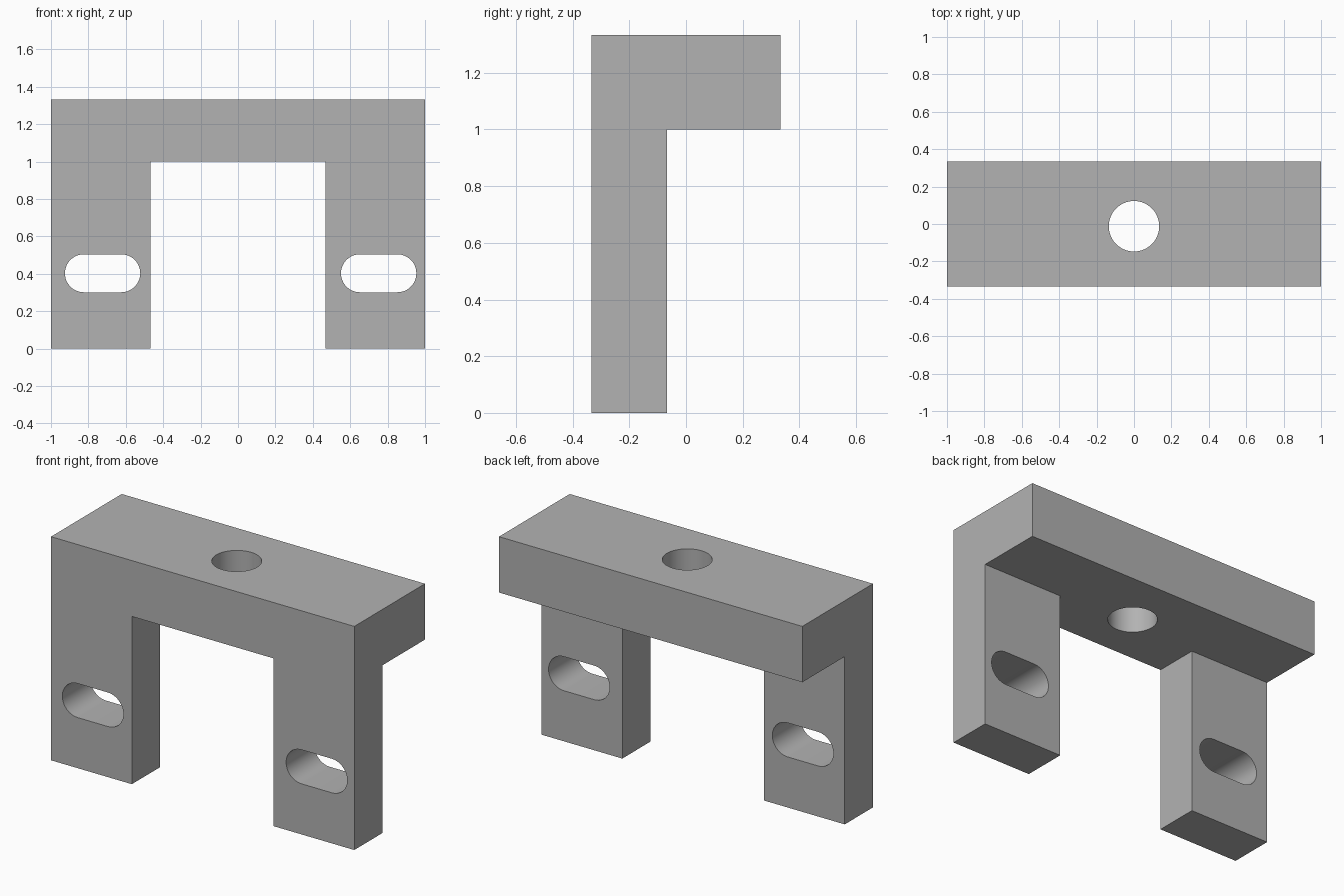
import bpy
import bmesh
import math
from mathutils import Matrix, Vector

cube = bpy.data.objects.get("Cube")
if cube:
    bpy.data.objects.remove(cube, do_unlink=True)

# Single grey material
grey = bpy.data.materials.new("plain grey")
grey.use_nodes = True
colour = (0.448, 0.448, 0.448, 1)
grey.diffuse_color = colour
grey.node_tree.nodes["Principled BSDF"].inputs["Base Color"].default_value = colour


def prism(name, points, direction):
    """Extrude a closed planar outline along a direction."""
    bm = bmesh.new()
    face = bm.faces.new([bm.verts.new(p) for p in points])
    extruded = bmesh.ops.extrude_face_region(bm, geom=[face])["geom"]
    verts = [g for g in extruded if isinstance(g, bmesh.types.BMVert)]
    bmesh.ops.translate(bm, verts=verts, vec=Vector(direction))
    bmesh.ops.recalc_face_normals(bm, faces=bm.faces)
    mesh = bpy.data.meshes.new(name)
    bm.to_mesh(mesh)
    bm.free()
    mesh.materials.append(grey)
    obj = bpy.data.objects.new(name, mesh)
    bpy.context.collection.objects.link(obj)
    return obj


def arc(cx, cy, radius, start, sweep, steps):
    return [(cx + radius * math.cos(start + sweep * i / steps),
             cy + radius * math.sin(start + sweep * i / steps))
            for i in range(steps + 1)]


# Bracket body: L-shaped side profile extended across the full width
FRONT, BACK, LEG_BACK = -0.333, 0.333, -0.067
UNDER, TOP = 1.0, 1.333
profile = [(FRONT, 0), (LEG_BACK, 0), (LEG_BACK, UNDER),
           (BACK, UNDER), (BACK, TOP), (FRONT, TOP)]
bracket = prism("bracket", [(-1, y, z) for y, z in profile], (2, 0, 0))

# Opening between the two legs
gap = [(-0.467, -0.1), (0.467, -0.1), (0.467, UNDER), (-0.467, UNDER)]
cutters = [prism("leg_gap_cutter", [(x, -0.5, z) for x, z in gap], (0, 0.6, 0))]

# Rounded slot through each leg
RADIUS, HALF, SLOT_Z = 0.1015, 0.1, 0.403
for side, x in (("right", -0.724), ("left", 0.752)):
    outline = (arc(x + HALF, SLOT_Z, RADIUS, -math.pi / 2, math.pi, 24)
               + arc(x - HALF, SLOT_Z, RADIUS, math.pi / 2, math.pi, 24))
    cutters.append(prism(side + "_slot_cutter",
                         [(px, -0.5, pz) for px, pz in outline], (0, 0.6, 0)))

# Round hole down through the top bar
circle = arc(0, -0.012, 0.135, 0, 2 * math.pi, 64)[:-1]
cutters.append(prism("top_hole_cutter", [(x, y, 0.8) for x, y in circle], (0, 0, 0.8)))

# Cut every opening, then discard the cutters
bpy.context.view_layer.objects.active = bracket
for cutter in cutters:
    cutter.hide_render = True
    cut = bracket.modifiers.new(cutter.name, "BOOLEAN")
    cut.operation = "DIFFERENCE"
    cut.solver = "EXACT"
    cut.object = cutter
    bpy.ops.object.modifier_apply(modifier=cut.name)
    bpy.data.objects.remove(cutter, do_unlink=True)

# Smooth hole walls with crisp edges
bpy.ops.object.select_all(action="DESELECT")
bracket.select_set(True)
bpy.ops.object.shade_smooth_by_angle(angle=math.radians(30))
